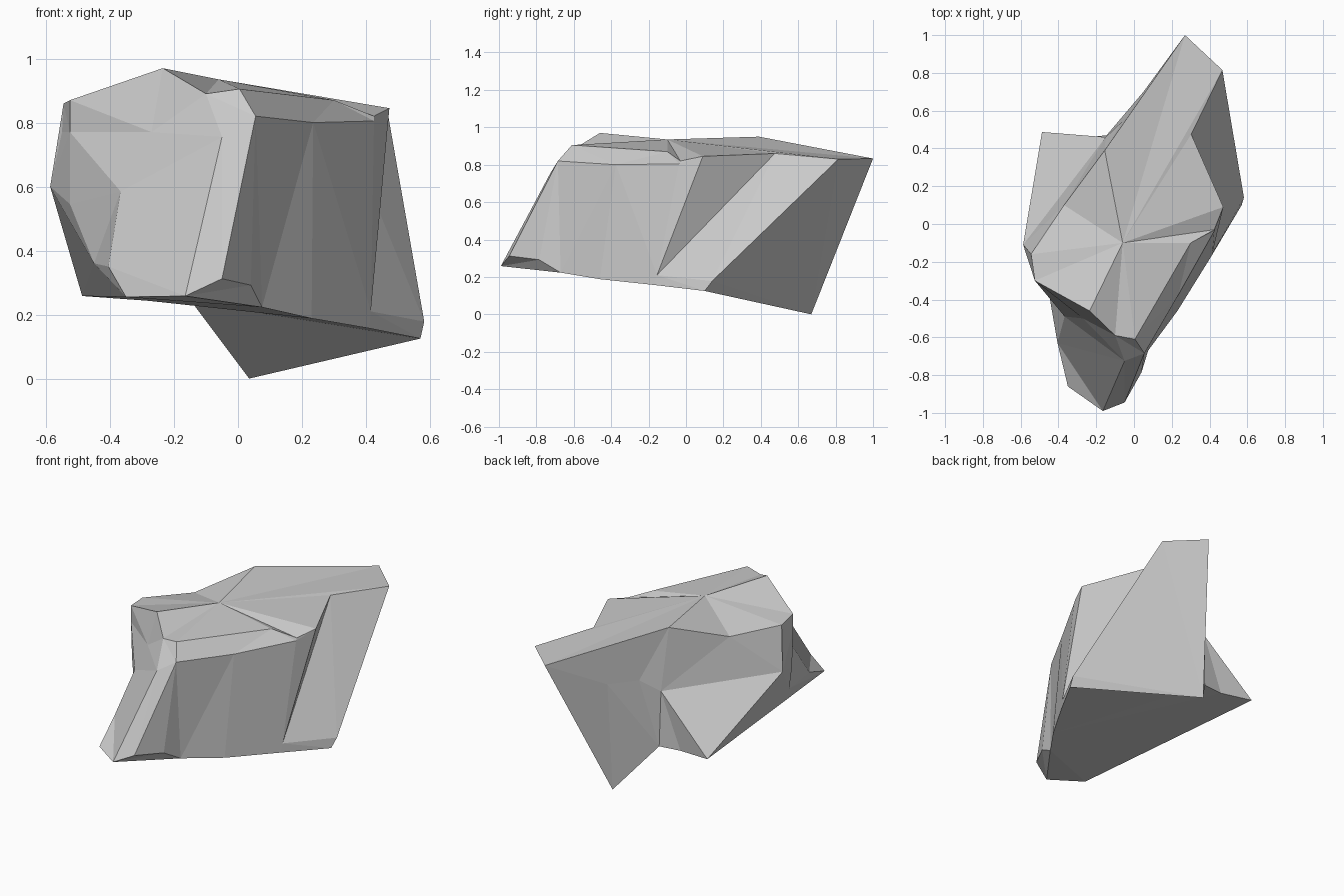
import bpy, bmesh
from mathutils import Vector as V

if "Cube" in bpy.data.objects:
    bpy.data.objects.remove(bpy.data.objects["Cube"])

bm = bmesh.new()


def face(*pts):
    bm.faces.new([bm.verts.new(p) for p in pts])


def stitch(a, b):
    """Skin two polylines with triangles, always taking the shorter diagonal."""
    i = j = 0
    while i < len(a) - 1 or j < len(b) - 1:
        da = (a[i + 1] - b[j]).length if i < len(a) - 1 else 1e9
        db = (a[i] - b[j + 1]).length if j < len(b) - 1 else 1e9
        if da <= db:
            tri, i = (a[i], a[i + 1], b[j]), i + 1
        else:
            tri, j = (a[i], b[j + 1], b[j]), j + 1
        if len({tuple(p) for p in tri}) == 3:
            face(*tri)


# rim corners of the rock
rim_left, rim_front = V((-.545, -.16, .86)), V((-.525, -.30, .87))
peak, lip = V((-.235, -.46, .97)), V((-.10, -.59, .89))
brow = [V((.005, -.61, .905)), V((.30, -.10, .87)), V((.425, -.03, .82))]
notch_front, notch_in = V((.473, .09, .845)), V((.303, .475, .86))
back_right, back = V((.468, .815, .83)), V((.27, 1.0, .833))
ridge, dip = V((-.155, .39, .95)), V((-.37, .10, .84))

# top cap, a fan around one raised point
crown = V((-.06, -.10, .935))
rim = [rim_left, rim_front, peak, lip, *brow, notch_front, notch_in,
       back_right, back, ridge, dip]
for p, q in zip(rim, rim[1:] + rim[:1]):
    face(p, q, crown)

# right wall: bevelled shoulder above, foot line below
shoulder = [V((.055, -.685, .82)), V((.235, -.375, .80)),
            V((.425, -.037, .805)), notch_front]
notch_low = V((.415, -.155, .21))
foot = [V((-.05, -.945, .312)), V((.04, -.785, .292)), V((.075, -.67, .223)),
        V((.23, -.46, .188)), V((.41, -.17, .157)), notch_low]
stitch(brow + [notch_front], shoulder)
stitch(shoulder, foot)

# front columns, each listed from the top down
nose, toe, heel = V((-.165, -.99, .258)), V((-.35, -.86, .255)), V((-.487, .487, .258))
col_right = [brow[0], shoulder[0], foot[0]]
col_nose = [lip, V((-.05, -.725, .755)), nose]
col_mid = [peak, V((-.27, -.50, .77)), V((-.367, -.49, .585)),
           V((-.405, -.63, .35)), toe]
col_left = [rim_front, V((-.525, -.30, .77)), V((-.525, -.29, .545)),
            V((-.45, -.37, .36))]
col_side = [rim_left, V((-.55, -.155, .77)), V((-.587, -.11, .60)), heel]
stitch(col_right, col_nose)
stitch(col_nose, col_mid)
stitch(col_mid, col_left)
stitch(col_left, col_side)
face(col_left[-1], toe, heel)

# back left: overhanging band, then the hollow wall under it
band = [col_side[2], V((-.15, .46, .58)), V((-.06, .545, .655)),
        V((.05, .70, .66)), back]
base = [heel, V((-.28, .455, .243)), V((-.145, .47, .24)), V((.035, .67, 0))]
stitch([rim_left, dip, ridge, back], [col_side[1]] + band)
stitch(band, base)

# notch and the slanted block behind it
spur_up, spur_low = V((.582, .14, .178)), V((.57, .10, .125))
face(notch_front, notch_in, notch_low)
face(notch_in, back_right, spur_up, notch_low)
face(notch_low, spur_up, spur_low, foot[4])
face(back_right, back, base[-1], spur_low, spur_up)

# toe chamfer and underside
face(nose, foot[0], foot[1], foot[2])
face(nose, *foot[2:5], spur_low, *base[::-1], toe)

bmesh.ops.remove_doubles(bm, verts=bm.verts, dist=0.0005)
bmesh.ops.triangulate(bm, faces=[f for f in bm.faces if len(f.verts) > 3])
bmesh.ops.recalc_face_normals(bm, faces=bm.faces)
mesh = bpy.data.meshes.new("rock")
bm.to_mesh(mesh)
bm.free()
bpy.context.collection.objects.link(bpy.data.objects.new("rock", mesh))
